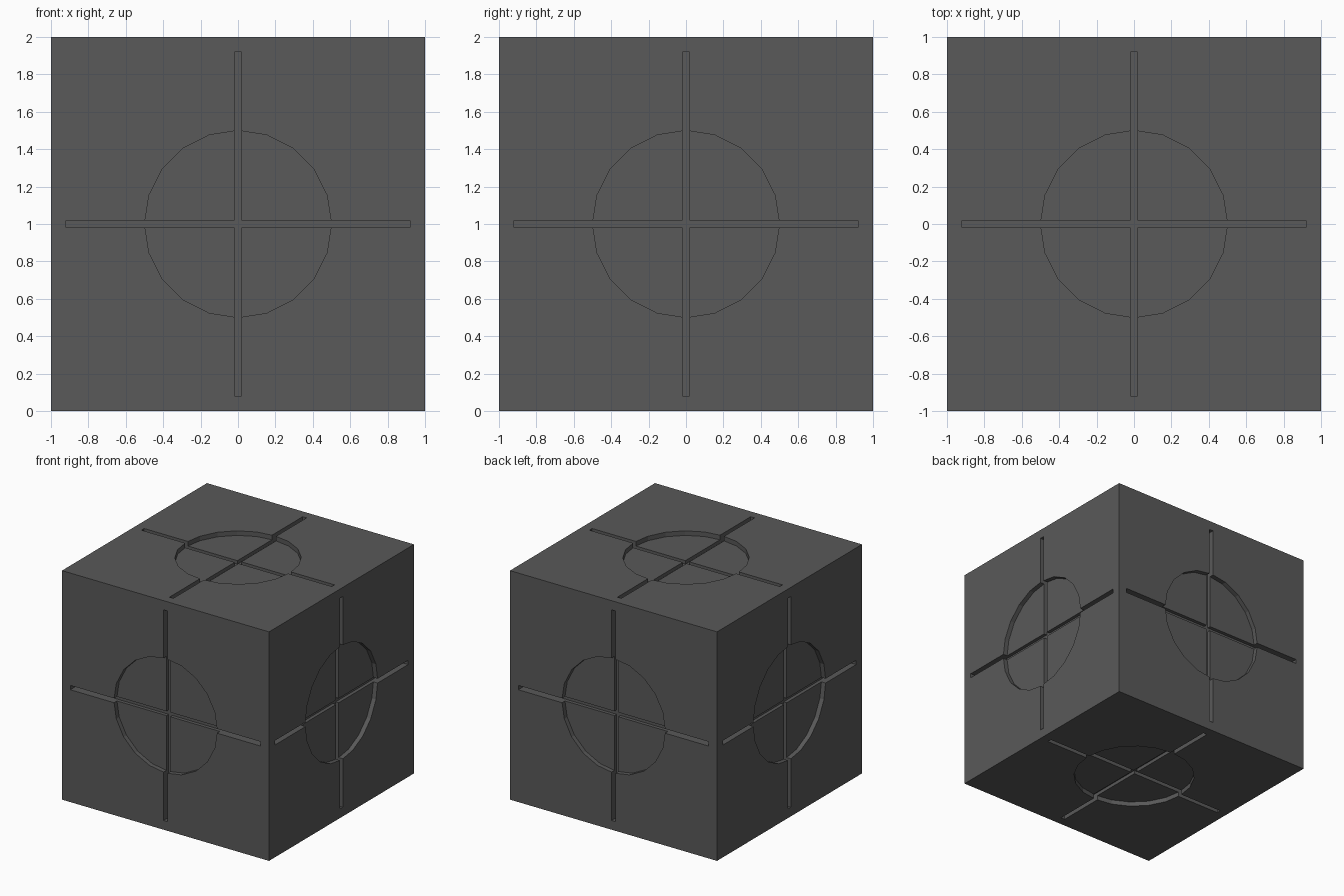
import bpy, bmesh
from math import pi, radians
from mathutils import Matrix, Vector

if "Cube" in bpy.data.objects:
    bpy.data.objects.remove(bpy.data.objects["Cube"])

RADIUS, SIDES, DISC_DEPTH = 0.5, 20, 0.04
ARM, HALF_WIDTH, GROOVE_DEPTH = 0.92, 0.019, 0.07
CENTRE = Matrix.Translation((0, 0, 1))


def make_object(name, bm):
    mesh = bpy.data.meshes.new(name)
    bm.to_mesh(mesh)
    bm.free()
    obj = bpy.data.objects.new(name, mesh)
    bpy.context.collection.objects.link(obj)
    return obj


def prism(name, points, depth, turn):
    """Extrude an outline through the +z face, then turn it to another face."""
    bm = bmesh.new()
    face = bm.faces.new([bm.verts.new((x, y, 1 - depth)) for x, y in points])
    top = bmesh.ops.extrude_face_region(bm, geom=[face])["geom"]
    verts = [v for v in top if isinstance(v, bmesh.types.BMVert)]
    bmesh.ops.translate(bm, verts=verts, vec=(0, 0, depth + 0.1))
    bmesh.ops.recalc_face_normals(bm, faces=bm.faces)
    bm.transform(CENTRE @ turn)
    return make_object(name, bm)


def spin(points, steps):
    """Repeat points around the origin."""
    out = []
    for i in range(steps):
        rot = Matrix.Rotation(2 * pi * i / steps, 2)
        out += [rot @ Vector(p) for p in points]
    return out


# Cube body
bm = bmesh.new()
bmesh.ops.create_cube(bm, size=2, matrix=CENTRE)
body = make_object("cube_body", bm)
material = bpy.data.materials.new("dark_grey")
material.diffuse_color = (0.1, 0.1, 0.1, 1)
material.use_nodes = True
material.node_tree.nodes["Principled BSDF"].inputs["Base Color"].default_value = material.diffuse_color
body.data.materials.append(material)

# Outlines of the round recess and the crossed grooves
disc = spin([(RADIUS, 0)], SIDES)
w = HALF_WIDTH
cross = spin([(ARM, -w), (ARM, w), (w, w)], 4)

# Same recess and grooves on all six faces
turns = [Matrix.Rotation(radians(a), 4, "X") for a in (0, 90, 180, 270)]
turns += [Matrix.Rotation(radians(a), 4, "Y") for a in (90, 270)]
cutters = []
for turn in turns:
    cutters.append(prism("recess_cutter", disc, DISC_DEPTH, turn))
    cutters.append(prism("groove_cutter", cross, GROOVE_DEPTH, turn))

bpy.context.view_layer.objects.active = body
for cutter in cutters:
    cutter.hide_render = True
    mod = body.modifiers.new("cut", "BOOLEAN")
    mod.operation = "DIFFERENCE"
    mod.solver = "EXACT"
    mod.object = cutter
    bpy.ops.object.modifier_apply(modifier=mod.name)
for cutter in cutters:
    bpy.data.objects.remove(cutter)
